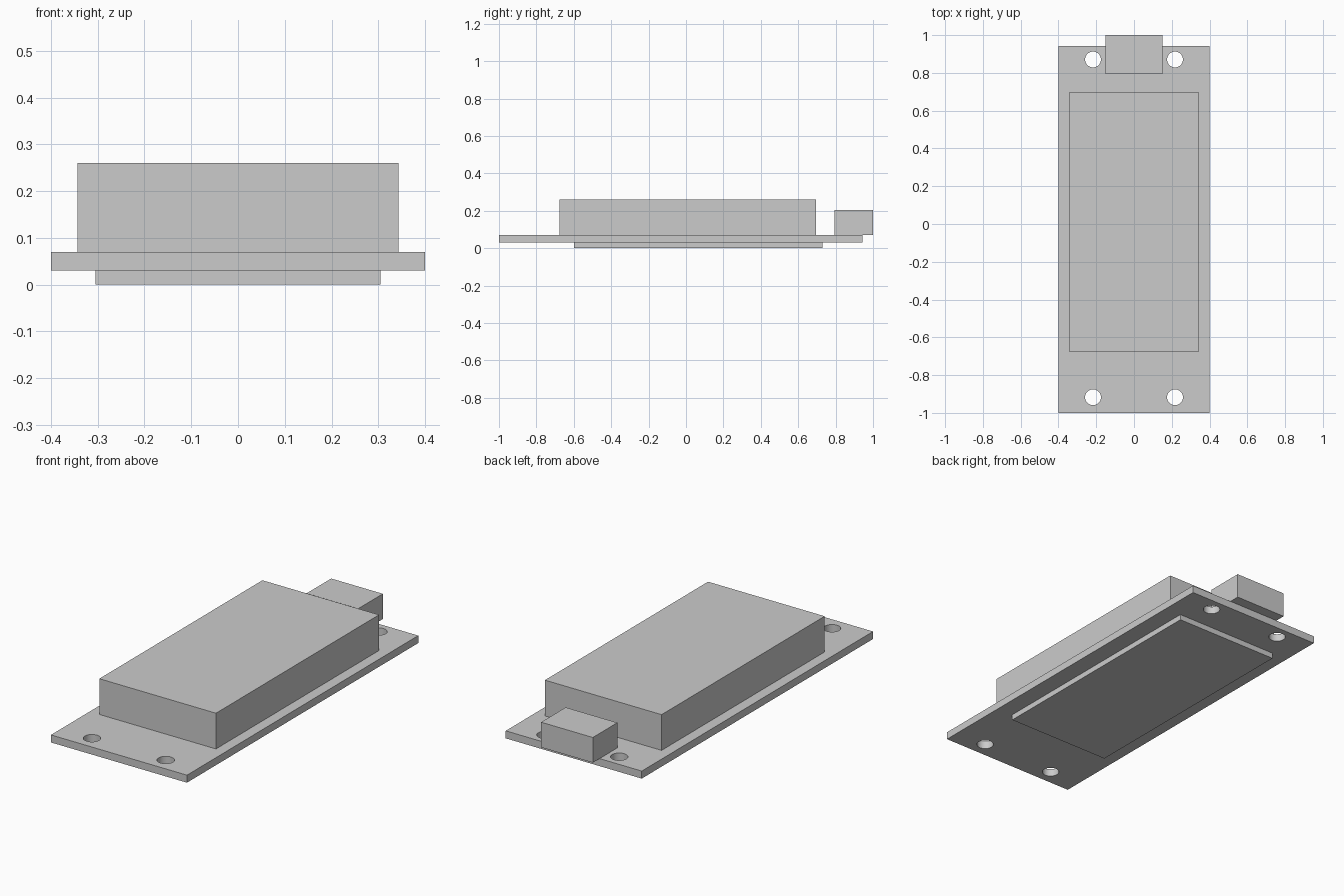
import bpy

if "Cube" in bpy.data.objects:
    bpy.data.objects.remove(bpy.data.objects["Cube"])

def box(name, x, y, z):
    """Box from (min, max) ranges on each axis."""
    bpy.ops.mesh.primitive_cube_add(size=1, location=[(a + b) / 2 for a, b in (x, y, z)])
    ob = bpy.context.object
    ob.name = name
    ob.scale = [b - a for a, b in (x, y, z)]
    bpy.ops.object.transform_apply(location=False, rotation=False, scale=True)
    return ob

# Circuit board, lower plate, main housing and overhanging rear connector
board = box("board", (-0.4, 0.4), (-1.0, 0.943), (0.03, 0.07))
box("lower_plate", (-0.305, 0.305), (-0.598, 0.73), (0.0, 0.03))
box("housing", (-0.343, 0.343), (-0.675, 0.695), (0.07, 0.26))
box("connector", (-0.152, 0.152), (0.794, 1.0), (0.07, 0.204))

# Mounting holes cut through the board corners
for x in (-0.217, 0.217):
    for y in (-0.917, 0.871):
        bpy.ops.mesh.primitive_cylinder_add(vertices=32, radius=0.042, depth=0.2,
                                            location=(x, y, 0.05))
        cutter = bpy.context.object
        cutter.name = "hole_cutter"
        cutter.hide_render = True
        cutter.display_type = 'WIRE'
        mod = board.modifiers.new("mounting_hole", 'BOOLEAN')
        mod.operation = 'DIFFERENCE'
        mod.solver = 'EXACT'
        mod.object = cutter

# Smooth hole walls, crisp board edges
bpy.context.view_layer.objects.active = board
for mod in list(board.modifiers):
    bpy.ops.object.modifier_apply(modifier=mod.name)
for ob in list(bpy.data.objects):
    if ob.name.startswith("hole_cutter"):
        bpy.data.objects.remove(ob)
bpy.ops.object.select_all(action='DESELECT')
board.select_set(True)
bpy.ops.object.shade_smooth_by_angle()
